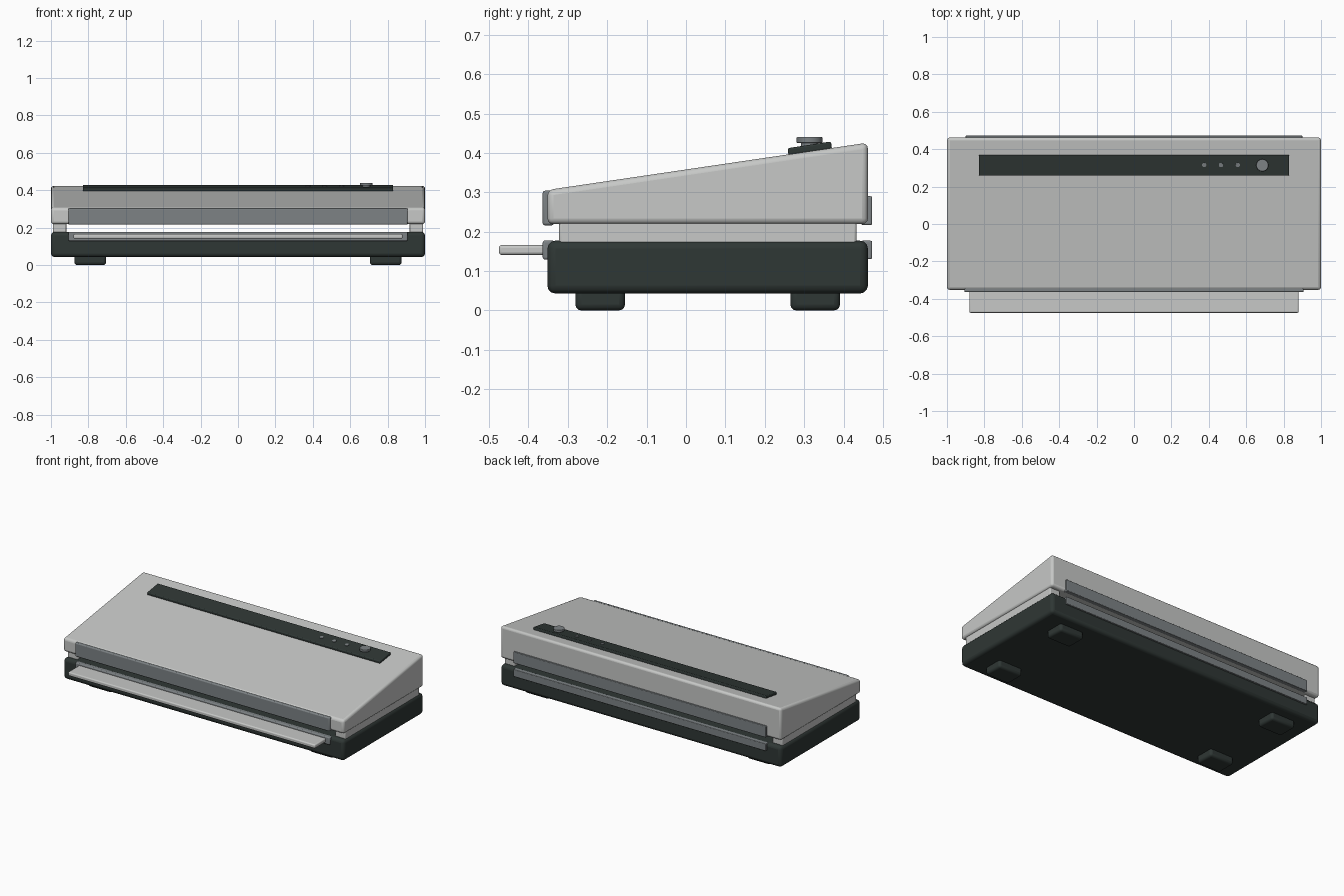
import bpy, bmesh, math
from mathutils import Matrix

if "Cube" in bpy.data.objects:
    bpy.data.objects.remove(bpy.data.objects["Cube"])


def material(name, rgb):
    m = bpy.data.materials.new(name)
    m.diffuse_color = (*rgb, 1)
    m.use_nodes = True
    m.node_tree.nodes["Principled BSDF"].inputs["Base Color"].default_value = m.diffuse_color
    return m


LIGHT = material("light grey plastic", (0.57, 0.58, 0.57))
DARK = material("dark green grey plastic", (0.028, 0.038, 0.035))
MID = material("mid grey plastic", (0.205, 0.225, 0.235))


def finish(name, bm, mat, bevel=0.0, segments=3):
    bmesh.ops.recalc_face_normals(bm, faces=bm.faces)
    mesh = bpy.data.meshes.new(name)
    bm.to_mesh(mesh)
    bm.free()
    mesh.materials.append(mat)
    ob = bpy.data.objects.new(name, mesh)
    bpy.context.collection.objects.link(ob)
    if bevel:
        mod = ob.modifiers.new("rounded edges", 'BEVEL')
        mod.width, mod.segments = bevel, segments
        mod.limit_method, mod.angle_limit = 'ANGLE', math.radians(30)
    bpy.context.view_layer.objects.active = ob
    ob.select_set(True)
    bpy.ops.object.shade_smooth_by_angle(angle=math.radians(35))
    ob.select_set(False)
    return ob


def prism(name, profile, x0, x1, mat, bevel):
    """Extrude a (y, z) profile from x0 to x1."""
    bm = bmesh.new()
    face = bm.faces.new([bm.verts.new((x0, y, z)) for y, z in profile])
    ext = bmesh.ops.extrude_face_region(bm, geom=[face])
    verts = [v for v in ext["geom"] if isinstance(v, bmesh.types.BMVert)]
    bmesh.ops.translate(bm, verts=verts, vec=(x1 - x0, 0, 0))
    return finish(name, bm, mat, bevel)


def box(name, x, y, z, mat, bevel):
    return prism(name, [(y[0], z[0]), (y[1], z[0]), (y[1], z[1]), (y[0], z[1])],
                 x[0], x[1], mat, bevel)


def disc(name, x, y, z0, z1, r, sides, mat, tilt=0.0, bevel=0.0):
    bm = bmesh.new()
    bmesh.ops.create_cone(bm, cap_ends=True, segments=sides, radius1=r, radius2=r,
                          depth=z1 - z0,
                          matrix=Matrix.Translation((x, y, (z0 + z1) / 2))
                          @ Matrix.Rotation(tilt, 4, 'X'))
    return finish(name, bm, mat, bevel, 2)


# Lower housing and feet
box("base", (-1, 1), (-0.352, 0.462), (0.043, 0.177), DARK, 0.02)
for x in (-0.875, 0.705):
    for y in (-0.281, 0.265):
        box("foot", (x, x + 0.17), (y, y + 0.126), (0, 0.06), DARK, 0.015)

# Side supports leaving an open slot through the middle
for x in (-0.99, 0.918):
    box("side_support", (x, x + 0.072), (-0.322, 0.433), (0.165, 0.232), LIGHT, 0.006)

# Sloping lid
prism("lid", [(-0.352, 0.219), (0.462, 0.219), (0.462, 0.426), (-0.352, 0.306)],
      -1, 1, LIGHT, 0.015)

# Trim bars along the entry and exit slots
box("front_upper_trim", (-0.907, 0.907), (-0.364, -0.335), (0.216, 0.304), MID, 0.006)
box("front_lower_trim", (-0.907, 0.907), (-0.364, -0.335), (0.129, 0.178), MID, 0.006)
box("back_upper_trim", (-0.9, 0.9), (0.445, 0.473), (0.217, 0.29), MID, 0.004)
box("back_lower_trim", (-0.9, 0.9), (0.445, 0.473), (0.13, 0.177), MID, 0.004)

# Feed tray
box("feed_tray", (-0.88, 0.88), (-0.475, -0.34), (0.141, 0.166), LIGHT, 0.007)

# Control panel following the lid slope
prism("control_panel", [(0.26, 0.394), (0.371, 0.410), (0.368, 0.429), (0.258, 0.412)],
      -0.83, 0.83, DARK, 0.005)
slope = math.atan2(0.12, 0.814)
for x in (0.375, 0.465, 0.555):
    disc("indicator_button", x, 0.316, 0.415, 0.425, 0.012, 12, MID, slope)
disc("dial", 0.686, 0.314, 0.425, 0.440, 0.033, 16, MID, 0, 0.002)
disc("dial_stem", 0.686, 0.314, 0.410, 0.427, 0.022, 16, MID)
